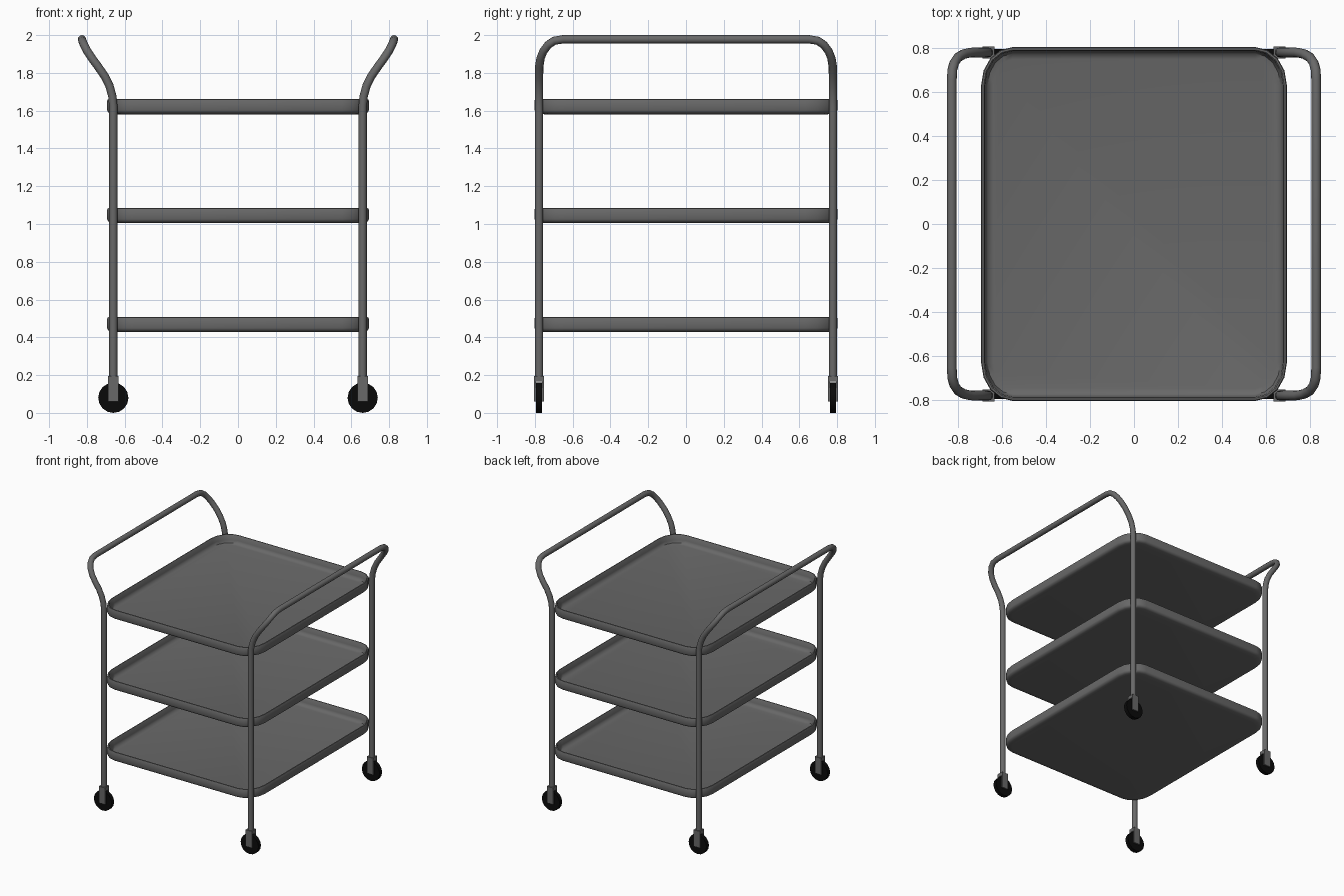
import bpy, bmesh, math
from mathutils import Matrix

if "Cube" in bpy.data.objects:
    bpy.data.objects.remove(bpy.data.objects["Cube"])

POST_X, POST_Y, TUBE_R = 0.66, 0.778, 0.022


def material(name, v):
    m = bpy.data.materials.new(name)
    m.diffuse_color = (v, v, v, 1)
    m.use_nodes = True
    m.node_tree.nodes["Principled BSDF"].inputs["Base Color"].default_value = m.diffuse_color
    return m


steel = material("dark_steel", 0.14)
black = material("black_rubber", 0.003)


def smooth(ob, angle):
    bpy.ops.object.select_all(action='DESELECT')
    ob.select_set(True)
    bpy.context.view_layer.objects.active = ob
    bpy.ops.object.shade_smooth_by_angle(angle=math.radians(angle))


def finish(name, bm, mat, angle=None):
    bmesh.ops.recalc_face_normals(bm, faces=bm.faces)
    me = bpy.data.meshes.new(name)
    bm.to_mesh(me)
    bm.free()
    me.materials.append(mat)
    ob = bpy.data.objects.new(name, me)
    bpy.context.collection.objects.link(ob)
    if angle:
        smooth(ob, angle)


def add_box(bm, lo, hi):
    c = [(a + b) / 2 for a, b in zip(lo, hi)]
    s = [b - a for a, b in zip(lo, hi)]
    bmesh.ops.create_cube(bm, size=1, matrix=Matrix.Translation(c) @ Matrix.Diagonal((*s, 1)))


def outline(inset, z, steps=4):
    """Rounded rectangle with elliptical corners."""
    pts = []
    for q, (sx, sy) in enumerate([(1, 1), (-1, 1), (-1, -1), (1, -1)]):
        for i in range(steps + 1):
            a = math.pi / 2 * (q + i / steps)
            pts.append((sx * 0.55 + (0.143 - inset) * math.cos(a),
                        sy * 0.63 + (0.172 - inset) * math.sin(a), z))
    return pts


# Trays: outer underside, up the wall, over the lip, down to the floor
def tray(name, z0):
    bm = bmesh.new()
    profile = [(0.05, 0.0), (0.02, 0.003), (0.005, 0.01), (0.0, 0.022), (0.0, 0.072),
               (0.004, 0.079), (0.012, 0.08), (0.018, 0.074), (0.02, 0.04),
               (0.03, 0.02), (0.055, 0.014)]
    rings = [[bm.verts.new(p) for p in outline(d, z0 + h)] for d, h in profile]
    n = len(rings[0])
    for a, b in zip(rings, rings[1:]):
        for i in range(n):
            j = (i + 1) % n
            bm.faces.new((a[i], a[j], b[j], b[i]))
    bm.faces.new(rings[0])
    bm.faces.new(rings[-1])
    finish(name, bm, steel, 50)


for name, z in (("lower_tray", 0.427), ("middle_tray", 1.004), ("upper_tray", 1.581)):
    tray(name, z)


# Side frames: two posts flaring out into a rounded push handle
def side_frame(name, sx):
    half = [(POST_X, POST_Y, 0.18), (POST_X, POST_Y, 1.62), (0.665, POST_Y, 1.675),
            (0.68, POST_Y, 1.73), (0.706, POST_Y, 1.783), (0.742, 0.777, 1.835),
            (0.773, 0.77, 1.877), (0.798, 0.755, 1.915), (0.815, 0.73, 1.948),
            (0.824, 0.698, 1.97), (0.826, 0.65, 1.978)]
    path = [(sx * x, -y, z) for x, y, z in half] + [(sx * x, y, z) for x, y, z in reversed(half)]
    cu = bpy.data.curves.new(name, 'CURVE')
    cu.dimensions = '3D'
    cu.bevel_depth = TUBE_R
    cu.bevel_resolution = 4
    cu.use_fill_caps = True
    cu.materials.append(steel)
    sp = cu.splines.new('POLY')
    sp.points.add(len(path) - 1)
    for p, co in zip(sp.points, path):
        p.co = (*co, 1)
    ob = bpy.data.objects.new(name, cu)
    bpy.context.collection.objects.link(ob)
    bpy.ops.object.select_all(action='DESELECT')
    ob.select_set(True)
    bpy.context.view_layer.objects.active = ob
    bpy.ops.object.convert(target='MESH')
    smooth(bpy.context.object, 50)


side_frame("left_frame", -1)
side_frame("right_frame", 1)


# Casters: forked bracket and black wheel under each post
def caster(name, x, y):
    bm = bmesh.new()
    add_box(bm, (x - 0.028, y - 0.027, 0.166), (x + 0.028, y + 0.027, 0.195))
    for s in (-1, 1):
        ys = sorted((y + s * 0.016, y + s * 0.027))
        add_box(bm, (x - 0.028, ys[0], 0.06), (x + 0.028, ys[1], 0.166))
    finish(name + "_fork", bm, steel)

    bm = bmesh.new()
    bmesh.ops.create_cone(bm, cap_ends=True, segments=16, radius1=0.08, radius2=0.08, depth=0.032,
                          matrix=Matrix.Translation((x, y, 0.08)) @ Matrix.Rotation(math.pi / 2, 4, 'X'))
    finish(name + "_wheel", bm, black, 30)


for xn, sx in (("left", -1), ("right", 1)):
    for yn, sy in (("front", -1), ("back", 1)):
        caster(f"{yn}_{xn}", sx * POST_X, sy * POST_Y)
